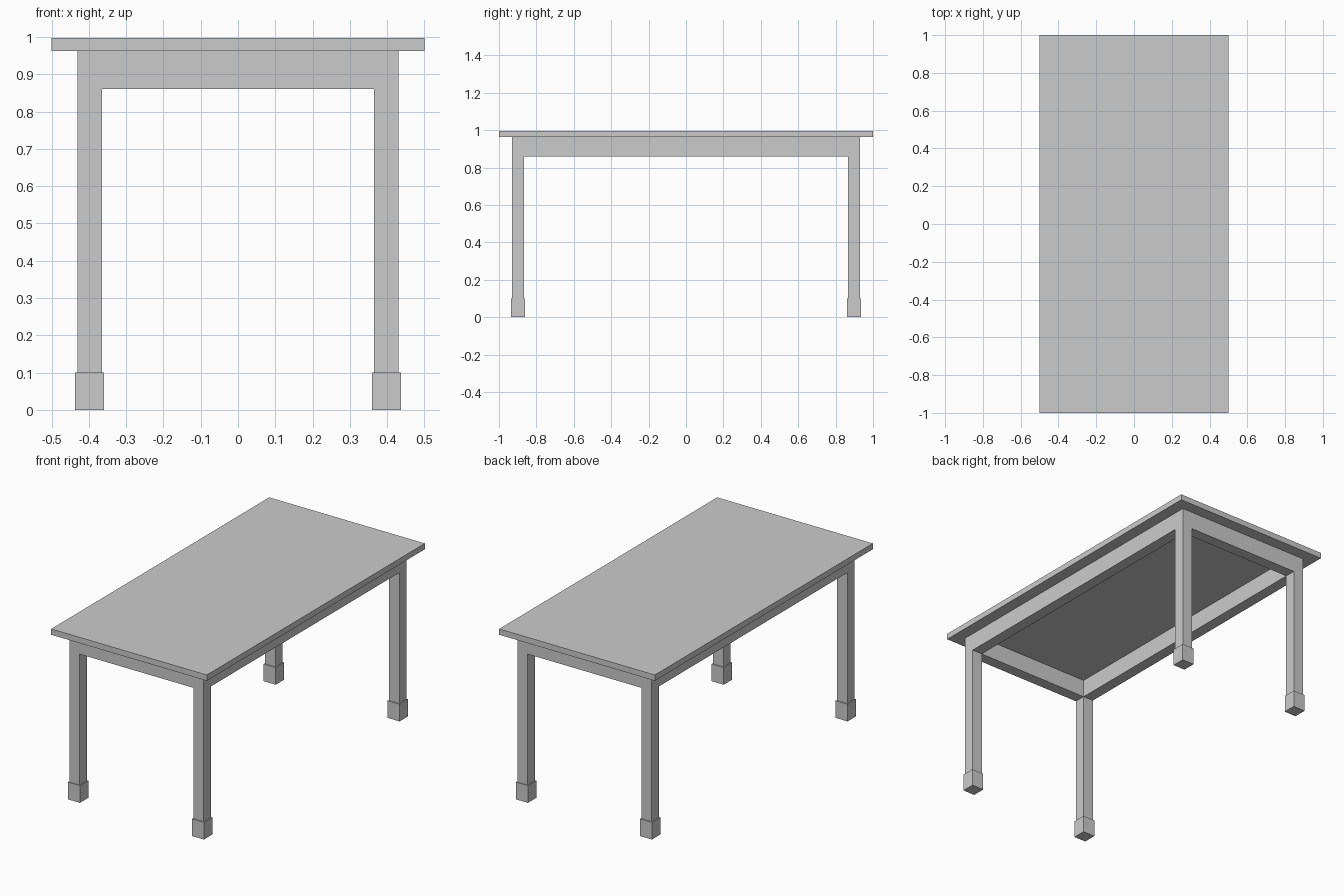
import bpy

if "Cube" in bpy.data.objects:
    bpy.data.objects.remove(bpy.data.objects["Cube"])

TOP_Z, TOP_T = 0.997, 0.034      # table top height and thickness
UNDER = TOP_Z - TOP_T            # underside of the top
APRON_Z = 0.86                   # lower edge of the aprons
FOOT_H = 0.10
LEG_W, FOOT_W = 0.066, 0.077
LX, LY = 0.398, 0.898            # leg centres


def box(name, x, y, z0, z1, sx, sy):
    bpy.ops.mesh.primitive_cube_add(size=1, location=(x, y, (z0 + z1) / 2))
    ob = bpy.context.object
    ob.name = name
    ob.scale = (sx, sy, z1 - z0)
    bpy.ops.object.transform_apply(location=False, rotation=False, scale=True)
    return ob


# Table top
box("table_top", 0, 0, UNDER, TOP_Z, 1.0, 2.0)

# Legs with wider block feet
for fb, sy in (("front", -1), ("back", 1)):
    for lr, sx in (("left", -1), ("right", 1)):
        box(f"{fb}_{lr}_leg", sx * LX, sy * LY, FOOT_H, UNDER, LEG_W, LEG_W)
        box(f"{fb}_{lr}_foot", sx * LX, sy * LY, 0, FOOT_H, FOOT_W, FOOT_W)

# Aprons flush with the legs, fitted between them
for name, s in (("front_apron", -1), ("back_apron", 1)):
    box(name, 0, s * LY, APRON_Z, UNDER, 2 * LX - LEG_W, LEG_W)
for name, s in (("left_apron", -1), ("right_apron", 1)):
    box(name, s * LX, 0, APRON_Z, UNDER, LEG_W, 2 * LY - LEG_W)
